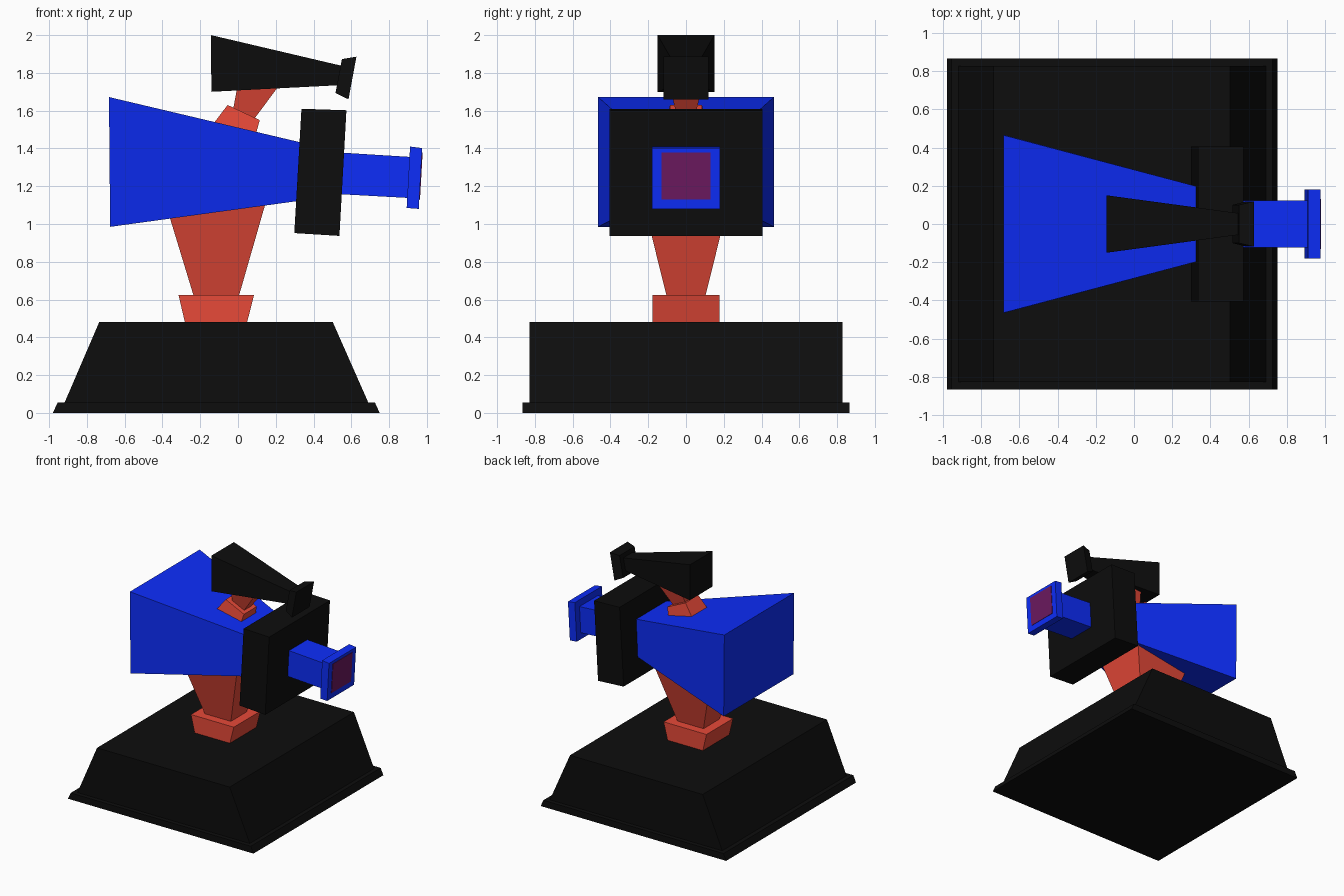
import bpy, bmesh

if "Cube" in bpy.data.objects:
    bpy.data.objects.remove(bpy.data.objects["Cube"])


def material(name, rgb):
    m = bpy.data.materials.new(name)
    m.diffuse_color = (*rgb, 1)
    m.use_nodes = True
    m.node_tree.nodes["Principled BSDF"].inputs["Base Color"].default_value = m.diffuse_color
    return m


BLACK = material("black", (0.004, 0.004, 0.004))
BLUE = material("blue", (0.004, 0.026, 0.95))
RED = material("red", (0.8, 0.067, 0.04))
PURPLE = material("purple", (0.15, 0.01, 0.115))


def block(name, mat, profile, widths):
    """Four (x, z) side-profile corners, each with its own half width in y."""
    bm = bmesh.new()
    front = [bm.verts.new((x, -w, z)) for (x, z), w in zip(profile, widths)]
    back = [bm.verts.new((x, w, z)) for (x, z), w in zip(profile, widths)]
    n = len(profile)
    bm.faces.new(front)
    bm.faces.new(back[::-1])
    for i in range(n):
        j = (i + 1) % n
        bm.faces.new((front[j], front[i], back[i], back[j]))
    bmesh.ops.recalc_face_normals(bm, faces=bm.faces)
    mesh = bpy.data.meshes.new(name)
    bm.to_mesh(mesh)
    bm.free()
    mesh.materials.append(mat)
    obj = bpy.data.objects.new(name, mesh)
    bpy.context.collection.objects.link(obj)
    return obj


# Pedestal: profile order is lower left, lower right, upper right, upper left
block("base_flange", BLACK, [(-.98, 0), (.75, 0), (.725, .055), (-.955, .055)], [.865] * 4)
block("base", BLACK, [(-.92, .05), (.692, .05), (.502, .48), (-.735, .48)], [.828] * 4)

# Main neck
block("neck_collar", RED, [(-.28, .475), (.047, .475), (.085, .625), (-.315, .625)], [.177] * 4)
block("neck", RED, [(-.235, .62), (.005, .62), (.143, 1.1), (-.375, 1.08)], [.103, .103, .222, .217])

# Main housing, shroud and barrel
block("housing", BLUE, [(-.677, .985), (.40, 1.133), (.40, 1.416), (-.683, 1.672)], [.465, .178, .178, .465])
block("shroud", BLACK, [(.298, .952), (.537, .937), (.574, 1.602), (.336, 1.61)], [.405] * 4)
block("barrel", BLUE, [(.50, 1.160), (.92, 1.137), (.93, 1.354), (.51, 1.38)], [.122] * 4)
block("barrel_rim", BLUE, [(.893, 1.085), (.957, 1.08), (.975, 1.402), (.911, 1.41)], [.18] * 4)
block("lens", PURPLE, [(.94, 1.131), (.9635, 1.129), (.9775, 1.378), (.95, 1.378)], [.13] * 4)

# Upper neck
block("upper_neck_collar", RED, [(-.135, 1.525), (.092, 1.465), (.115, 1.55), (-.055, 1.63)], [.105, .1, .085, .085])
block("upper_neck", RED, [(-.025, 1.61), (.085, 1.555), (.215, 1.73), (-.003, 1.73)], [.045, .045, .085, .085])

# Small top unit
block("top_unit", BLACK, [(-.141, 1.70), (.54, 1.735), (.56, 1.835), (-.143, 2.0)], [.15, .055, .055, .15])
block("top_unit_rim", BLACK, [(.516, 1.693), (.585, 1.66), (.627, 1.886), (.55, 1.873)], [.1, .118, .118, .1])
